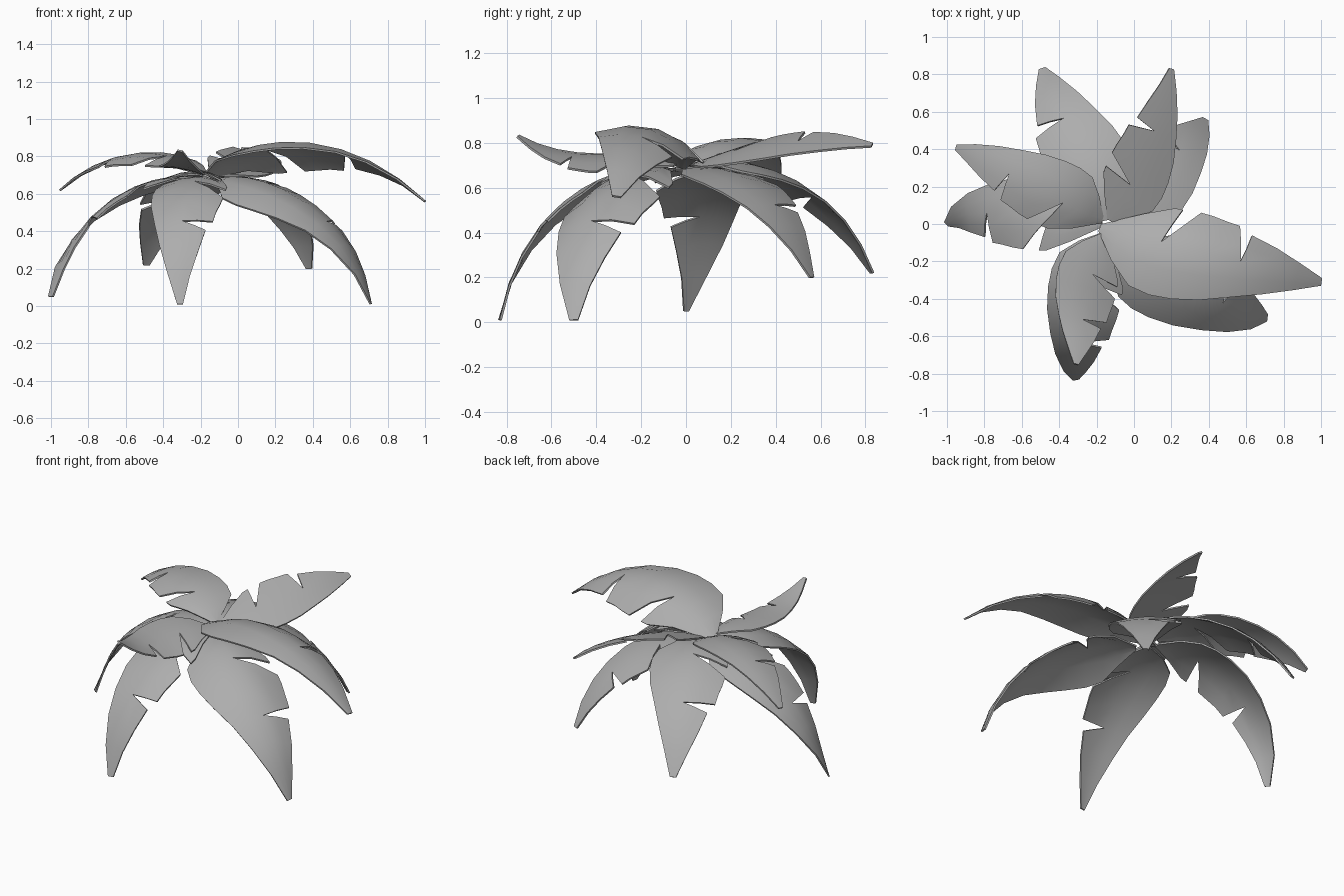
import bpy
import math
from mathutils import Vector, Matrix

cube = bpy.data.objects.get("Cube")
if cube:
    bpy.data.objects.remove(cube)

grey = bpy.data.materials.new("leaf grey")
grey.use_nodes = True
colour = (0.42, 0.42, 0.42, 1)
grey.diffuse_color = colour
grey.node_tree.nodes["Principled BSDF"].inputs["Base Color"].default_value = colour

# Shared leaf outline: smooth right edge, three torn lobes on the left
STATIONS = [0, .1, .2, .3, .4, .52, .65, .77, .89, 1]
RIGHT = [.02, .15, .25, .27, .265, .24, .19, .14, .08, .02]
LOBES = [
    (0, [(0, .02), (.17, .14), (.3, .22), (.345, .226)]),
    (3, [(.44, .23), (.5, .225), (.57, .21), (.635, .2)]),
    (6, [(.69, .16), (.8, .12), (.9, .07), (1, .02)]),
]


def bezier(points, t):
    pts = [Vector(p) for p in points]
    while len(pts) > 1:
        pts = [a.lerp(b, t) for a, b in zip(pts, pts[1:])]
    return pts[0]


def make_leaf(name, path, width, roll, droop):
    """Bend the shared outline along a curved midrib; roll runs from base to tip."""
    def place(s, w):
        w *= width
        here = bezier(path, s)
        tangent = (bezier(path, s + .01) - bezier(path, s - .01)).normalized()
        side = Vector((0, 0, 1)).cross(tangent).normalized()
        twist = roll[0] + (roll[1] - roll[0]) * s
        side = Matrix.Rotation(twist, 3, tangent) @ side
        normal = tangent.cross(side)
        return here + side * w - normal * droop * w * w

    verts, faces = [], []

    def add(s, w):
        verts.append(place(s, w))
        return len(verts) - 1

    def strip(a, b):
        for i in range(len(a) - 1):
            faces.append((a[i], a[i + 1], b[i + 1], b[i]))

    rib = [add(s, 0) for s in STATIONS]
    middle = [add(s, -w / 2) for s, w in zip(STATIONS, RIGHT)]
    edge = [add(s, -w) for s, w in zip(STATIONS, RIGHT)]
    strip(middle, rib)
    strip(edge, middle)
    for first, outline in LOBES:
        root = rib[first:first + 4]
        inner = [add((STATIONS[first + i] + s) / 2, w / 2)
                 for i, (s, w) in enumerate(outline)]
        outer = [add(s, w) for s, w in outline]
        strip(root, inner)
        strip(inner, outer)

    mesh = bpy.data.meshes.new(name)
    mesh.from_pydata(verts, [], faces)
    mesh.materials.append(grey)
    leaf = bpy.data.objects.new(name, mesh)
    bpy.context.collection.objects.link(leaf)
    solid = leaf.modifiers.new("thickness", "SOLIDIFY")
    solid.thickness = .01
    solid.offset = 0
    bpy.ops.object.select_all(action="DESELECT")
    leaf.select_set(True)
    bpy.context.view_layer.objects.active = leaf
    bpy.ops.object.modifier_apply(modifier=solid.name)
    bpy.ops.object.shade_smooth_by_angle(angle=math.radians(40))


# Midrib path, width, roll and droop of every leaf
make_leaf("upper_left_leaf",
          [(-.18, -.02, .69), (.15, -.1, .93), (.6, -.2, .94), (1, -.31, .56)],
          width=1, roll=(-.36, -.2), droop=1.4)
make_leaf("lower_left_leaf",
          [(-.1, -.1, .68), (.1, -.25, .73), (.58, -.5, .55), (.71, -.5, .01)],
          width=.95, roll=(.1, .1), droop=1.5)
make_leaf("lower_front_leaf",
          [(-.15, -.05, .68), (-.25, -.29, .74), (-.33, -.73, .55), (-.31, -.83, .01)],
          width=.8, roll=(0, 0), droop=1)
make_leaf("upper_front_leaf",
          [(-.15, -.05, .7), (-.25, -.3, .77), (-.28, -.52, .66), (-.31, -.75, .83)],
          width=.68, roll=(-.25, -.25), droop=.8)
make_leaf("upper_back_leaf",
          [(-.13, .02, .7), (-.02, .2, .77), (.14, .5, .84), (.2, .83, .79)],
          width=.72, roll=(.15, .5), droop=.4)
make_leaf("lower_back_left_leaf",
          [(-.12, .02, .68), (.05, .2, .72), (.3, .42, .6), (.38, .56, .2)],
          width=.85, roll=(0, 0), droop=.6)
make_leaf("lower_back_right_leaf",
          [(-.15, .02, .7), (-.2, .25, .78), (-.42, .62, .64), (-.49, .83, .22)],
          width=.9, roll=(0, 0), droop=1)
make_leaf("upper_right_leaf",
          [(-.17, .02, .7), (-.37, .09, .86), (-.7, .3, .86), (-.95, .41, .62)],
          width=.75, roll=(-.15, -.2), droop=1)
make_leaf("lower_right_leaf",
          [(-.17, 0, .68), (-.45, .03, .74), (-.89, .12, .57), (-1, 0, .05)],
          width=.8, roll=(0, 0), droop=1)
